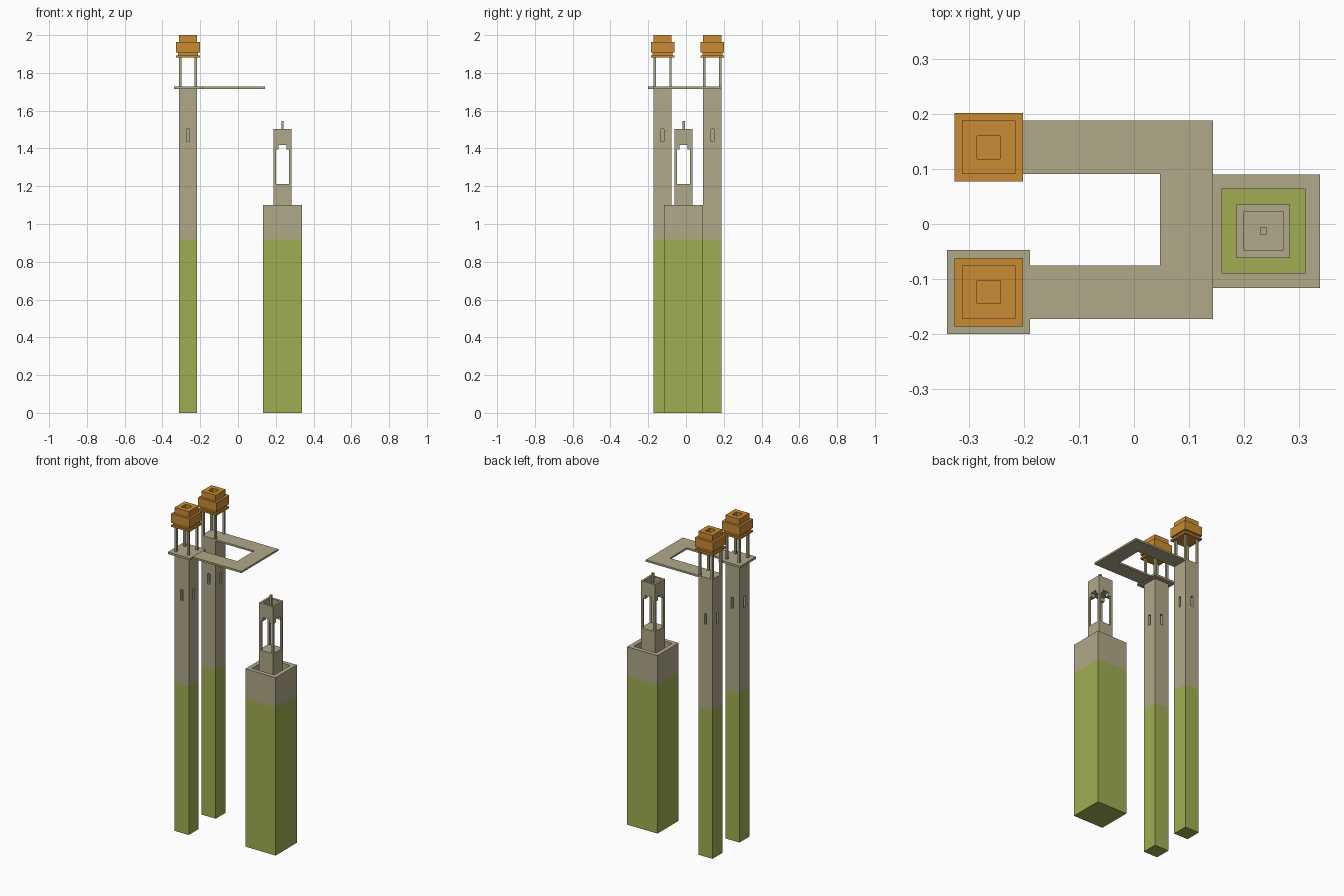
import bpy, bmesh
from mathutils import Vector

if "Cube" in bpy.data.objects:
    bpy.data.objects.remove(bpy.data.objects["Cube"])


def material(name, rgb):
    m = bpy.data.materials.new(name)
    lin = [((c / 255 + 0.055) / 1.055) ** 2.4 for c in rgb]
    m.diffuse_color = (*lin, 1)
    m.use_nodes = True
    m.node_tree.nodes["Principled BSDF"].inputs["Base Color"].default_value = m.diffuse_color
    return m


STONE = material("stone", (175, 169, 137))
GREEN = material("moss green", (160, 174, 82))
ORANGE = material("orange roof", (201, 139, 50))
LINE = 0.918  # height where the green base ends


def add_box(bm, x, y, hx, hy, z0, z1):
    r = bmesh.ops.create_cube(bm, size=1)
    for v in r["verts"]:
        v.co = Vector((x + v.co.x * 2 * hx, y + v.co.y * 2 * hy,
                       (z0 + z1) / 2 + v.co.z * (z1 - z0)))


def boxes(name, mat, parts):
    bm = bmesh.new()
    for p in parts:
        add_box(bm, *p)
    me = bpy.data.meshes.new(name)
    bm.to_mesh(me)
    bm.free()
    ob = bpy.data.objects.new(name, me)
    bpy.context.collection.objects.link(ob)
    me.materials.append(mat)
    return ob


def cut(ob, parts):
    """Carve boxes out of an object, one after the other."""
    for p in parts:
        cutter = boxes("cutter", ob.data.materials[0], [p])
        mod = ob.modifiers.new("cut", 'BOOLEAN')
        mod.operation = 'DIFFERENCE'
        mod.solver = 'EXACT'
        mod.object = cutter
        bpy.context.view_layer.objects.active = ob
        bpy.ops.object.modifier_apply(modifier=mod.name)
        bpy.data.objects.remove(cutter)


def paint_base(ob):
    """Split the walls at LINE and colour everything below it green."""
    me = ob.data
    me.materials.clear()
    me.materials.append(STONE)
    me.materials.append(GREEN)
    bm = bmesh.new()
    bm.from_mesh(me)
    bmesh.ops.bisect_plane(bm, geom=bm.verts[:] + bm.edges[:] + bm.faces[:],
                           plane_co=(0, 0, LINE), plane_no=(0, 0, 1))
    for f in bm.faces:
        f.material_index = 1 if f.calc_center_median().z < LINE else 0
    bm.to_mesh(me)
    bm.free()


TX, H = -0.2645, 0.0485  # slim tower centre x and half width
for side, ty in (("front", -0.124), ("back", 0.1395)):
    # slim tower with a slot window on each side
    tower = boxes(side + "_tower", STONE, [(TX, ty, H, H, 0, 1.727)])
    d = 0.02
    cut(tower, [(TX + sx * H, ty + sy * H, d if sx else 0.008, d if sy else 0.008, 1.437, 1.503)
                for sx, sy in ((1, 0), (-1, 0), (0, 1), (0, -1))])
    paint_base(tower)
    # open lantern posts
    p = 0.0065
    boxes(side + "_lantern_posts", STONE,
          [(TX + sx * (H - p), ty + sy * (H - p), p, p, 1.725, 1.885)
           for sx in (-1, 1) for sy in (-1, 1)])
    # stepped roof with a square well in the top
    roof = boxes(side + "_roof_top", ORANGE, [(TX, ty, H, H, 1.963, 2.0)])
    cut(roof, [(TX, ty, 0.021, 0.021, 1.97, 2.1)])
    boxes(side + "_roof", ORANGE, [(TX, ty, 0.0625, 0.0625, 1.882, 1.893),
                                   (TX, ty, 0.053, 0.053, 1.893, 1.907),
                                   (TX, ty, 0.0625, 0.0625, 1.907, 1.963)])

# balcony around the front tower
boxes("balcony", STONE, [(TX, -0.1235, 0.0755, 0.0765, 1.715, 1.728)])

# U shaped walkway
bm = bmesh.new()
outline = [(-0.189, -0.173), (0.144, -0.173), (0.144, 0.188), (-0.216, 0.188),
           (-0.216, 0.091), (0.047, 0.091), (0.047, -0.0755), (-0.189, -0.0755)]
face = bm.faces.new([bm.verts.new((x, y, 1.716)) for x, y in outline])
ext = bmesh.ops.extrude_face_region(bm, geom=[face], use_keep_orig=True)
for g in ext["geom"]:
    if isinstance(g, bmesh.types.BMVert):
        g.co.z = 1.727
bmesh.ops.recalc_face_normals(bm, faces=bm.faces[:])
me = bpy.data.meshes.new("walkway")
bm.to_mesh(me)
bm.free()
me.materials.append(STONE)
bpy.context.collection.objects.link(bpy.data.objects.new("walkway", me))

# wide tower with a sunken top
WX, WY = 0.2355, -0.013
keep = boxes("wide_tower", STONE, [(WX, WY, 0.1035, 0.1035, 0, 1.10)])
cut(keep, [(WX, WY, 0.0765, 0.0765, 0.9, 1.2)])
paint_base(keep)

# belfry with stepped openings on all sides and a sunken top
belfry = boxes("belfry", STONE, [(WX, WY, H, H, 0.88, 1.503)])
cut(belfry, [(WX, WY, 0.1, 0.0355, 1.212, 1.395), (WX, WY, 0.0355, 0.1, 1.212, 1.395),
             (WX, WY, 0.1, 0.021, 1.3, 1.418), (WX, WY, 0.021, 0.1, 1.3, 1.418),
             (WX, WY, 0.0355, 0.0355, 1.45, 1.6)])
paint_base(belfry)
boxes("spire", STONE, [(WX, WY, 0.0065, 0.0065, 1.445, 1.545)])
